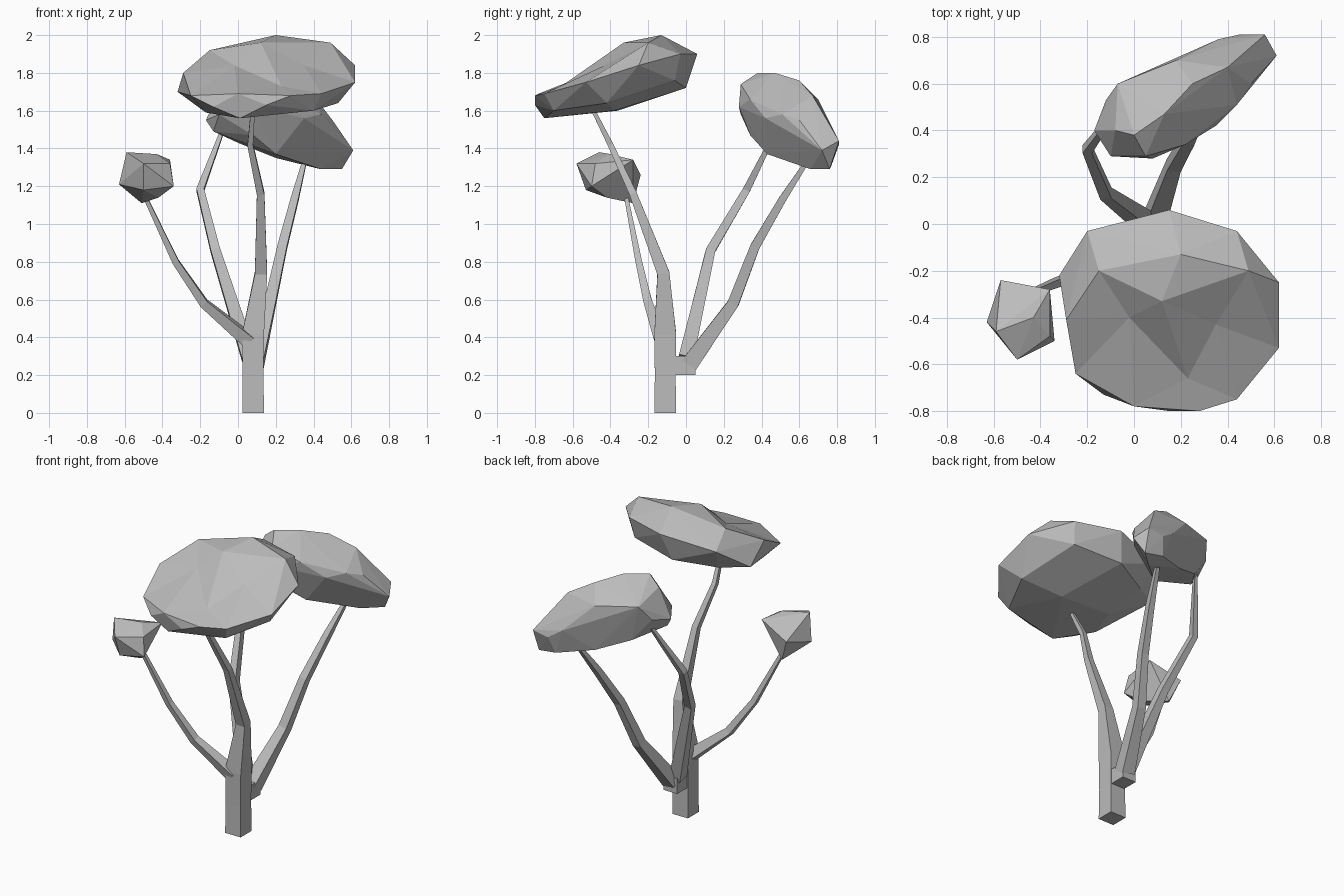
import bpy
import bmesh
from mathutils import Vector

default_cube = bpy.data.objects.get("Cube")
if default_cube:
    bpy.data.objects.remove(default_cube, do_unlink=True)

# One plain grey for the whole tree
grey = bpy.data.materials.new("plain_grey")
grey.use_nodes = True
colour = (0.5, 0.5, 0.5, 1)
grey.diffuse_color = colour
grey.node_tree.nodes["Principled BSDF"].inputs["Base Color"].default_value = colour

DENT_DEPTH = 0.07


def add_object(name, bm):
    """Turn a bmesh into a flat-shaded object with the shared material."""
    bmesh.ops.recalc_face_normals(bm, faces=bm.faces[:])
    mesh = bpy.data.meshes.new(name)
    bm.to_mesh(mesh)
    bm.free()
    mesh.materials.append(grey)
    obj = bpy.data.objects.new(name, mesh)
    bpy.context.scene.collection.objects.link(obj)
    return obj


def add_branch(name, path, widths):
    """Loft a square section along a path, tapering by the given widths."""
    bm = bmesh.new()
    points = [Vector(p) for p in path]
    rings = []
    for i, (point, width) in enumerate(zip(points, widths)):
        before = points[max(i - 1, 0)]
        after = points[min(i + 1, len(points) - 1)]
        tangent = (after - before).normalized()
        side = (Vector((1, 0, 0)) - tangent * tangent.x).normalized()
        depth = tangent.cross(side)
        corners = ((-1, -1), (1, -1), (1, 1), (-1, 1))
        rings.append([bm.verts.new(point + (side * a + depth * b) * width / 2)
                      for a, b in corners])
    for lower, upper in zip(rings, rings[1:]):
        for k in range(4):
            n = (k + 1) % 4
            bm.faces.new((lower[k], lower[n], upper[n], upper[k]))
    bm.faces.new(rings[0][::-1])
    bm.faces.new(rings[-1])
    return add_object(name, bm)


def add_crown(name, *outlines, dents=()):
    """Wrap a faceted leaf mass around contour lines, then sink the dent points."""
    bm = bmesh.new()
    for outline in outlines:
        for point in outline:
            bm.verts.new(point)
    sunk = [bm.verts.new(point) for point in dents]
    hull = bmesh.ops.convex_hull(bm, input=bm.verts[:])
    for vert in sunk:
        vert.co.z -= DENT_DEPTH
    loose = set(hull["geom_interior"]) | set(hull["geom_unused"])
    loose = [v for v in loose if isinstance(v, bmesh.types.BMVert)]
    bmesh.ops.delete(bm, geom=loose, context="VERTS")
    return add_object(name, bm)


# Trunk, continuing into the branch that carries the front crown
add_branch("trunk",
           [(.08, -.11, 0), (.08, -.11, .2), (.08, -.11, .42), (.122, -.12, .74),
            (.12, -.28, 1.16), (.065, -.4, 1.42), (.08, -.5, 1.62)],
           [.115, .11, .115, .065, .04, .03, .02])

# Thin branch to the small side crown
add_branch("side_branch",
           [(.06, -.13, .38), (-.18, -.2, .58), (-.33, -.25, .8), (-.5, -.32, 1.16)],
           [.07, .045, .035, .02])

# Short level stub behind the trunk with two rising branches
add_branch("back_stub", [(.08, -.1, .25), (.08, .05, .25)], [.1, .1])
add_branch("back_right_branch",
           [(.06, 0, .29), (-.12, .13, .86), (-.2, .32, 1.18), (-.08, .48, 1.5)],
           [.08, .05, .04, .02])
add_branch("back_left_branch",
           [(.09, .02, .26), (.17, .25, .58), (.235, .365, .88), (.3, .51, 1.13),
            (.36, .66, 1.36)],
           [.09, .06, .05, .04, .02])

# Broad front crown: upper, rim and lower contours
add_crown("front_crown",
          [(.2, -.13, 2), (.49, -.2, 1.96), (.12, -.33, 1.96), (-.15, -.2, 1.92),
           (-.04, -.56, 1.8), (.5, -.62, 1.74)],
          [(.15, .06, 1.9), (.44, -.03, 1.9), (.62, -.25, 1.84), (.62, -.53, 1.75),
           (.44, -.75, 1.69), (.28, -.8, 1.68), (.15, -.8, 1.63), (0, -.78, 1.69),
           (-.13, -.73, 1.62), (-.25, -.64, 1.68),
           (-.29, -.41, 1.8), (-.32, -.22, 1.7), (-.2, -.03, 1.84)],
          [(.01, -.75, 1.56), (-.17, -.56, 1.59), (.4, -.7, 1.6), (.53, -.42, 1.64),
           (-.1, -.36, 1.6), (.25, -.38, 1.6), (.42, -.06, 1.76), (.1, 0, 1.72),
           (-.15, -.12, 1.69)],
          dents=[(.35, -.43, 1.91), (-.02, -.4, 1.91), (.23, -.66, 1.8)])

# Long back crown, sloping down to the left
add_crown("back_crown",
          [(0, .38, 1.8), (.13, .47, 1.8), (.25, .6, 1.76), (-.08, .4, 1.74),
           (.05, .29, 1.74), (-.07, .6, 1.68), (.18, .7, 1.66), (.4, .67, 1.68)],
          [(-.17, .4, 1.55), (-.12, .53, 1.58), (.36, .79, 1.48), (.45, .81, 1.42),
           (.56, .81, 1.44), (.61, .72, 1.39), (.5, .6, 1.55), (.44, .51, 1.58),
           (.35, .42, 1.56), (.22, .34, 1.66), (.08, .28, 1.62), (-.1, .29, 1.58)],
          [(-.13, .38, 1.49), (.08, .34, 1.47), (.2, .43, 1.37), (.44, .66, 1.29),
           (.55, .76, 1.29), (.42, .77, 1.31), (.2, .67, 1.35), (0, .57, 1.43)])

# Small blocky side crown
add_crown("side_crown",
          [(-.59, -.46, 1.38), (-.5, -.58, 1.32), (-.36, -.28, 1.34),
           (-.43, -.4, 1.37), (-.36, -.48, 1.32), (-.57, -.24, 1.26)],
          [(-.63, -.42, 1.21), (-.34, -.5, 1.2), (-.5, -.53, 1.18),
           (-.42, -.42, 1.14), (-.51, -.28, 1.11)])
